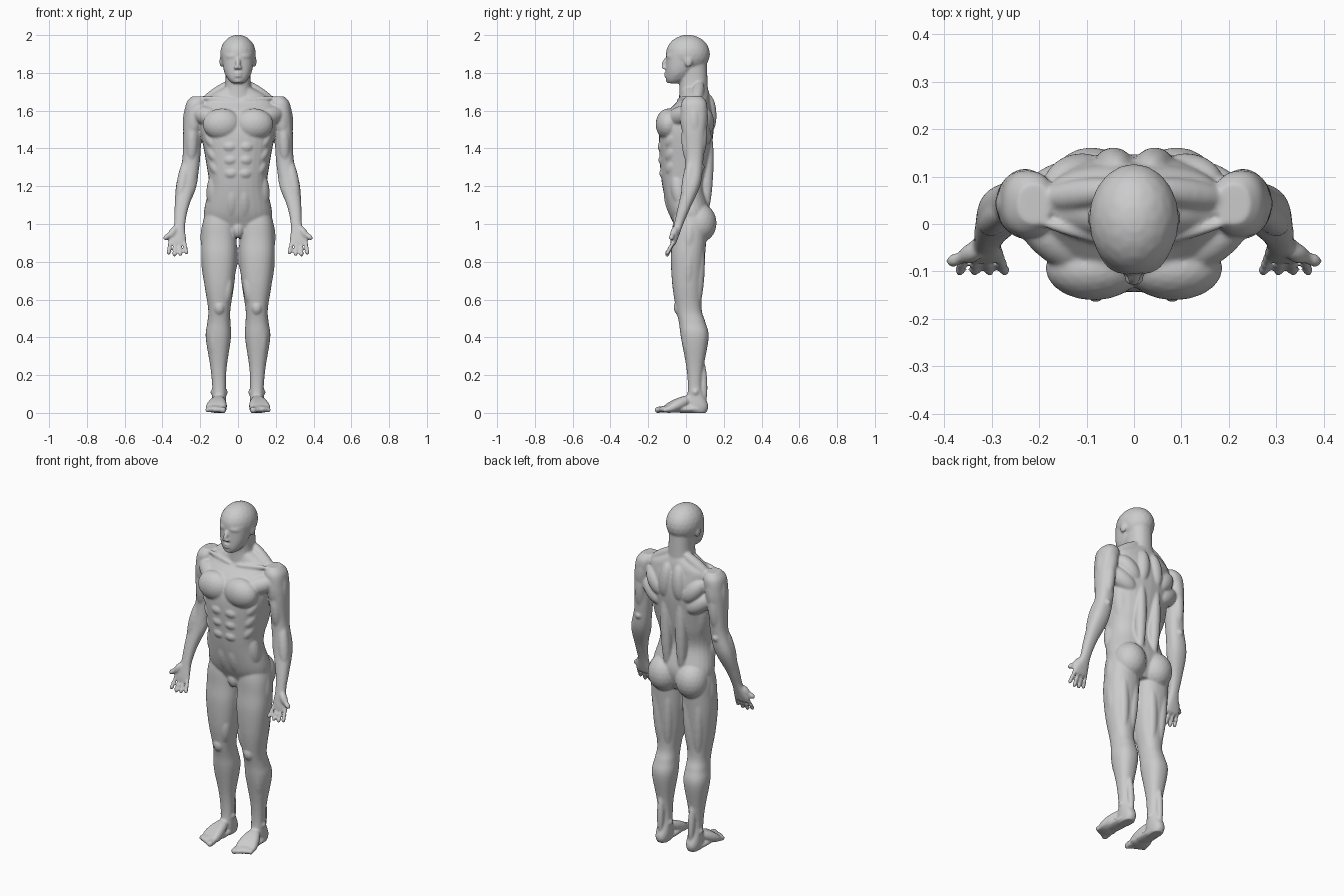
import bpy
import bmesh
import math
from mathutils import Vector, Matrix

default_cube = bpy.data.objects.get("Cube")
if default_cube:
    bpy.data.objects.remove(default_cube, do_unlink=True)

# Landmark heights
SHOULDER, ARMPIT, ELBOW, NAVEL = 1.65, 1.5, 1.3, 1.2
HIP, CROTCH, KNEE, ANKLE = 1, .92, .55, .1

# Directions around a limb, and muscle thicknesses
FRONT, BACK = Vector((0, -1)), Vector((0, 1))
OUTER, INNER = Vector((1, 0)), Vector((-1, 0))
SLIM, MEDIUM, FULL, BROAD = .02, .032, .042, .052
BULGE = .01
SIDES, STEPS = 28, 6

bm = bmesh.new()


def ring(z, front, back, wide, x=0):
    """Cross-section: centre, half width and half depth."""
    return Vector((x, (front + back) / 2, z, wide, (back - front) / 2))


def rim_point(section, side, sink=0):
    """Point on a slightly squared ellipse, in the given direction."""
    x, y, z, wide, deep = section
    u, v = (math.copysign(abs(c) ** .87, c) for c in side.normalized())
    return Vector((x + u * (wide - sink), y + v * (deep - sink), z))


def blend(a, b, c, d, t):
    """Smooth curve from b to c."""
    bend = (a * 2 - b * 5 + c * 4 - d) * t * t + (b * 3 - a - c * 3 + d) * t ** 3
    return b + ((c - a) * t + bend) / 2


def add_limb(sections):
    """Skin a smooth tube over the sections and return its finer sections."""
    padded = [sections[0], *sections, sections[-1]]
    limb = [blend(*padded[i:i + 4], step / STEPS)
            for i in range(len(sections) - 1) for step in range(STEPS)]
    limb.append(sections[-1])
    turns = [math.tau * i / SIDES for i in range(SIDES)]
    sides = [Vector((math.cos(turn), math.sin(turn))) for turn in turns]
    loops = [[bm.verts.new(rim_point(section, side)) for side in sides]
             for section in limb]
    for low, high in zip(loops, loops[1:]):
        for i in range(SIDES):
            bm.faces.new((low[i - 1], low[i], high[i], high[i - 1]))
    bm.faces.new(loops[0])
    bm.faces.new(loops[-1])
    return limb


def add_lump(centre, radii, turn=Matrix.Identity(4)):
    """Ellipsoid."""
    size = Matrix.Diagonal((*radii, 1))
    place = Matrix.Translation(centre)
    bmesh.ops.create_icosphere(bm, subdivisions=3, radius=1, matrix=place @ turn @ size)


def add_spindle(start, end, thick):
    """Ellipsoid stretched from start to end."""
    start, end = Vector(start), Vector(end)
    span = end - start
    turn = span.to_track_quat("Z", "Y").to_matrix().to_4x4()
    add_lump((start + end) / 2, (thick, thick, (span.length + thick) / 2), turn)


def add_muscle(limb, side, top, bottom, thick, end_side=None):
    """Spindle lying just under the skin of a limb and bulging it."""
    ends = []
    for height, way in ((top, side), (bottom, end_side or side)):
        section = min(limb, key=lambda s: abs(s[2] - height))
        point = rim_point(section, way, thick - BULGE)
        point.z = height
        ends.append(point)
    add_spindle(*ends, thick)


def add_digit(base, tip, thick, bones):
    """Finger or toe made of a chain of bones."""
    base, tip = Vector(base), Vector(tip)
    for bone in range(bones):
        add_spindle(base.lerp(tip, bone / bones),
                    base.lerp(tip, (bone + 1) / bones), thick)


# Trunk
trunk = add_limb([
    ring(z=.93, front=-.03, back=.09, wide=.12),
    ring(z=HIP, front=-.065, back=.12, wide=.168),
    ring(z=1.07, front=-.095, back=.128, wide=.18),
    ring(z=NAVEL, front=-.125, back=.098, wide=.154),
    ring(z=1.32, front=-.138, back=.122, wide=.168),
    ring(z=1.48, front=-.142, back=.145, wide=.195),
    ring(z=1.58, front=-.11, back=.145, wide=.195),
    ring(z=SHOULDER, front=-.045, back=.13, wide=.19),
    ring(z=1.685, front=-.03, back=.125, wide=.145),
    ring(z=1.72, front=-.025, back=.115, wide=.08)])
add_muscle(trunk, BACK + OUTER * .25, ARMPIT, HIP + .06, MEDIUM)      # spine muscle
add_muscle(trunk, OUTER + BACK * .5, ARMPIT, NAVEL + .04, BROAD)      # broad back muscle
add_muscle(trunk, OUTER + FRONT * .4, NAVEL + .06, HIP + .1, FULL)    # flank
add_muscle(trunk, FRONT + OUTER * .2, NAVEL, HIP + .03, FULL)         # lower belly
add_muscle(trunk, OUTER, HIP + .12, HIP + .01, SLIM, FRONT + OUTER * .5)  # hip crest
for row in range(3):
    height = NAVEL + .07 * (row + 1)
    add_muscle(trunk, FRONT + OUTER * .25, height + .014, height - .014, BROAD)  # belly row
    add_muscle(trunk, OUTER + FRONT * .5, height + .06, height,
               MEDIUM, FRONT + OUTER)                                            # rib
add_lump((.085, -.093, 1.528), (.102, .068, .084))             # breast muscle
add_spindle((.1, -.075, 1.55), (.22, .01, 1.59), BROAD)        # breast muscle into arm
add_spindle((.02, -.043, 1.655), (.2, .005, 1.668), .014)      # collar bone
add_spindle((.03, .075, 1.75), (.2, .05, 1.63), MEDIUM)        # upper trapezius
add_spindle((.035, .115, 1.67), (.05, .124, ARMPIT), FULL)     # middle trapezius
add_spindle((.08, .107, ARMPIT), (.16, .085, 1.6), BROAD)      # shoulder blade
add_spindle((.1, .1, 1.44), (.21, .055, 1.53), BROAD)          # below the armpit
add_lump((.09, .07, 1.005), (.092, .092, .105))                # buttock
add_lump((0, -.035, .975), (.035, .034, .05))                  # groin

# Neck
neck = add_limb([
    ring(z=1.62, front=-.04, back=.12, wide=.1),
    ring(z=1.73, front=-.035, back=.115, wide=.068),
    ring(z=1.87, front=-.045, back=.11, wide=.067)])
add_muscle(neck, OUTER, 1.82, 1.66, SLIM, FRONT + OUTER * .2)  # neck cord

# Head
add_lump((0, .01, 1.9), (.095, .117, .102))                    # skull
face = add_limb([
    ring(z=1.745, front=-.095, back=-.035, wide=.03),
    ring(z=1.77, front=-.105, back=.01, wide=.055),
    ring(z=1.82, front=-.106, back=.05, wide=.077),
    ring(z=1.9, front=-.104, back=.1, wide=.088)])
add_muscle(face, FRONT + OUTER * .1, 1.89, 1.885, SLIM, FRONT + OUTER)  # brow
add_muscle(face, FRONT + OUTER * .5, 1.83, 1.85, SLIM, OUTER)           # cheekbone
add_muscle(face, FRONT + OUTER * .4, 1.765, 1.81, SLIM, OUTER)          # jaw edge
add_spindle((0, -.1, 1.88), (0, -.124, 1.832), .013)           # nose bridge
add_lump((.009, -.114, 1.828), (.011, .015, .009))             # nostril
add_lump((.033, -.086, 1.865), (.015, .014, .011))             # eye
for lip in (1.783, 1.798):
    add_lump((0, -.098, lip), (.024, .018, .008))
add_lump((0, -.088, 1.759), (.022, .02, .014))                 # chin
add_lump((.088, .013, 1.86), (.01, .021, .03))                 # ear

# Arm and palm, palm to the front
arm = add_limb([
    ring(z=1.675, x=.21, front=0, back=.085, wide=.035),
    ring(z=1.64, x=.22, front=-.025, back=.11, wide=.054),
    ring(z=1.57, x=.232, front=-.027, back=.113, wide=.053),
    ring(z=ARMPIT, x=.241, front=-.02, back=.105, wide=.049),
    ring(z=1.34, x=.248, front=-.005, back=.092, wide=.047),
    ring(z=1.21, x=.274, front=-.018, back=.077, wide=.053),
    ring(z=1.08, x=.3, front=-.045, back=.02, wide=.036),
    ring(z=.99, x=.31, front=-.065, back=-.018, wide=.03),
    ring(z=.92, x=.322, front=-.08, back=-.044, wide=.047),
    ring(z=.89, x=.322, front=-.084, back=-.056, wide=.044)])
for side in (FRONT, OUTER, BACK):
    add_muscle(arm, side, SHOULDER - .01, ARMPIT - .03, FULL)                 # shoulder cap
add_muscle(arm, FRONT, ARMPIT + .02, ELBOW + .03, MEDIUM)                     # biceps
add_muscle(arm, BACK, ARMPIT + .05, ELBOW + .05, MEDIUM)                      # triceps
add_muscle(arm, BACK, ELBOW + .01, ELBOW - .01, SLIM)                         # elbow
add_muscle(arm, OUTER + FRONT * .5, ELBOW + .04, ELBOW - .18, MEDIUM)         # outer forearm
add_muscle(arm, INNER, ELBOW, ELBOW - .18, MEDIUM)                            # inner forearm

# Fingers and thumb
for finger in range(4):
    x = .284 + finger * .025
    spread = (finger - 1.7) * .007
    add_digit((x, -.066, .905), (x + spread, -.102, .828 + abs(finger - 1.6) * .01),
              .0115, bones=3)
add_spindle((.33, -.055, .98), (.36, -.07, .935), SLIM)
add_digit((.345, -.064, .96), (.389, -.08, .922), .014, bones=2)

# Leg
leg = add_limb([
    ring(z=1.07, x=.09, front=-.06, back=.1, wide=.08),
    ring(z=HIP, x=.098, front=-.07, back=.115, wide=.09),
    ring(z=CROTCH, x=.1, front=-.073, back=.108, wide=.093),
    ring(z=.82, x=.1, front=-.08, back=.1, wide=.093),
    ring(z=.68, x=.099, front=-.073, back=.088, wide=.079),
    ring(z=KNEE, x=.099, front=-.053, back=.083, wide=.059),
    ring(z=.48, x=.101, front=-.038, back=.103, wide=.061),
    ring(z=.4, x=.104, front=-.027, back=.12, wide=.067),
    ring(z=.24, x=.103, front=.002, back=.093, wide=.043),
    ring(z=.13, x=.1, front=.01, back=.085, wide=.036),
    ring(z=.04, x=.1, front=0, back=.118, wide=.038),
    ring(z=0, x=.1, front=.01, back=.106, wide=.032)])
add_muscle(leg, OUTER, HIP + .03, CROTCH - .06, FULL)                # side of hip
add_muscle(leg, OUTER, CROTCH, KNEE + .1, FULL)                      # outer thigh
add_muscle(leg, FRONT, CROTCH + .04, KNEE + .08, FULL)               # front thigh
add_muscle(leg, FRONT + INNER, KNEE + .17, KNEE + .03, MEDIUM)       # teardrop above knee
add_muscle(leg, INNER, CROTCH, KNEE + .17, FULL)                     # inner thigh
add_muscle(leg, FRONT, KNEE + .03, KNEE - .02, MEDIUM)               # kneecap
add_muscle(leg, FRONT + OUTER, KNEE - .06, KNEE / 2, MEDIUM)         # shin muscle
add_muscle(leg, BACK, KNEE / 2, ANKLE - .04, SLIM)                   # heel tendon
for side in (INNER, OUTER):
    add_muscle(leg, BACK + side * .6, CROTCH, KNEE, MEDIUM)          # hamstring
    add_muscle(leg, BACK + side, KNEE - .04, KNEE - .21, MEDIUM)     # calf
    add_muscle(leg, side, ANKLE + .02, ANKLE, SLIM)                  # ankle bone

# Foot
add_lump((.104, -.01, .02), (.044, .125, .02))                       # sole
add_lump((.115, -.09, .02), (.057, .055, .02))                       # ball of foot
for toe in range(5):
    knuckle = Vector((.078 + toe * .02, -.115 + toe * .007, .02))
    thick = .014 if toe else .018
    add_spindle((.1, .03, .08), knuckle, .028)
    add_digit(knuckle, knuckle + Vector((.003, -.042 + toe * .003, -.005)), thick, bones=2)

# Skin: mirror the half, fuse the parts and relax the surface
mesh = bpy.data.meshes.new("body")
bm.to_mesh(mesh)
bm.free()
body = bpy.data.objects.new("body", mesh)
bpy.context.collection.objects.link(body)

skin = bpy.data.materials.new("light_grey")
skin.use_nodes = True
skin.diffuse_color = (.6, .6, .6, 1)
skin.node_tree.nodes["Principled BSDF"].inputs["Base Color"].default_value = skin.diffuse_color
mesh.materials.append(skin)

mirror = body.modifiers.new("mirror", "MIRROR")
mirror.use_mirror_merge = False
fuse = body.modifiers.new("fuse", "REMESH")
fuse.mode = "VOXEL"
fuse.voxel_size = .006
fuse.use_smooth_shade = True
relax = body.modifiers.new("relax", "SMOOTH")
relax.factor = .5
relax.iterations = 5
